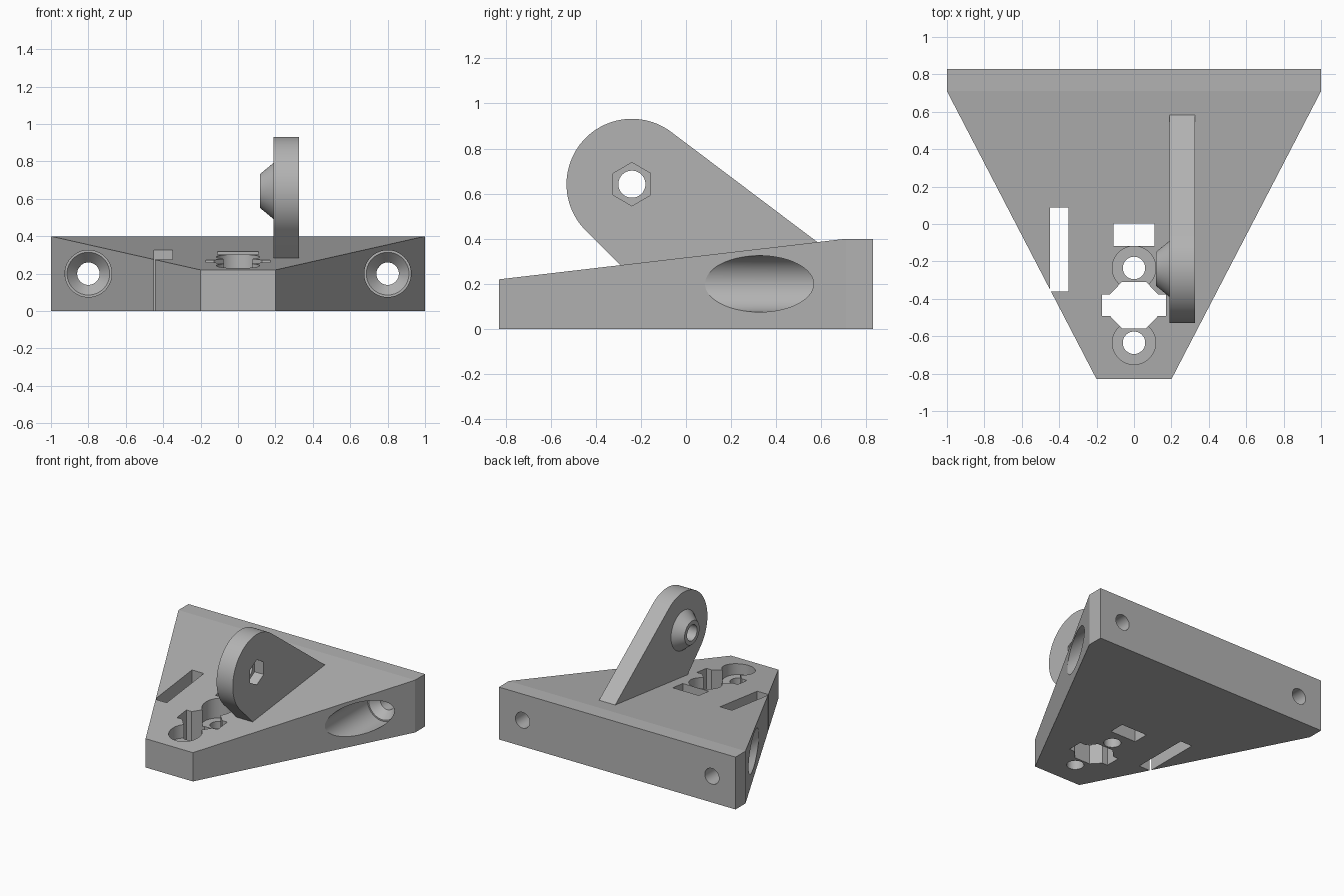
import bpy, bmesh, math
from mathutils import Matrix, Vector

cube = bpy.data.objects.get("Cube")
if cube:
    bpy.data.objects.remove(cube, do_unlink=True)

grey = bpy.data.materials.new("plain grey")
grey.use_nodes = True
grey.diffuse_color = (0.45, 0.45, 0.45, 1)
grey.node_tree.nodes["Principled BSDF"].inputs["Base Color"].default_value = (0.45, 0.45, 0.45, 1)

SIDES = 96
ALONG = {"X": Matrix.Rotation(math.pi / 2, 4, "Y"),
         "Y": Matrix.Rotation(-math.pi / 2, 4, "X"),
         "Z": Matrix.Identity(4)}


def make(name, bm):
    bmesh.ops.recalc_face_normals(bm, faces=bm.faces)
    mesh = bpy.data.meshes.new(name)
    bm.to_mesh(mesh)
    bm.free()
    mesh.materials.append(grey)
    obj = bpy.data.objects.new(name, mesh)
    bpy.context.collection.objects.link(obj)
    return obj


def prism(name, points, offset):
    """Closed profile of 3D points pushed along an offset vector."""
    bm = bmesh.new()
    face = bm.faces.new([bm.verts.new(p) for p in points])
    new = bmesh.ops.extrude_face_region(bm, geom=[face])["geom"]
    bmesh.ops.translate(bm, vec=offset, verts=[v for v in new if isinstance(v, bmesh.types.BMVert)])
    return make(name, bm)


def box(name, x0, x1, y0, y1):
    return prism(name, [(x0, y0, -0.1), (x1, y0, -0.1), (x1, y1, -0.1), (x0, y1, -0.1)], (0, 0, 1))


def cone(name, axis, start, length, r1, r2, sides=SIDES, spin=0):
    """Cylinder or cone starting at a point and running along +axis."""
    bm = bmesh.new()
    place = (Matrix.Translation(start) @ ALONG[axis] @ Matrix.Rotation(spin, 4, "Z")
             @ Matrix.Translation((0, 0, length / 2)))
    bmesh.ops.create_cone(bm, cap_ends=True, segments=sides, radius1=r1, radius2=r2,
                          depth=length, matrix=place)
    return make(name, bm)


def combine(target, tool, operation="DIFFERENCE"):
    mod = target.modifiers.new("combine", "BOOLEAN")
    mod.operation, mod.object, mod.solver = operation, tool, "EXACT"
    graph = bpy.context.evaluated_depsgraph_get()
    mesh = bpy.data.meshes.new_from_object(target.evaluated_get(graph))
    target.modifiers.clear()
    target.data = mesh
    bpy.data.objects.remove(tool, do_unlink=True)


# Wedge base: side profile extruded across, then sides trimmed to the tapered plan
base = prism("wedge_base", [(-1, -0.83, 0), (-1, 0.83, 0), (-1, 0.83, 0.4),
                            (-1, 0.71, 0.4), (-1, -0.83, 0.22)], (2, 0, 0))
bm = bmesh.new()
bm.from_mesh(base.data)
for s in (-1, 1):
    cut = bmesh.ops.bisect_plane(bm, geom=bm.verts[:] + bm.edges[:] + bm.faces[:],
                                 plane_co=(s * 0.2, -0.83, 0), plane_no=(s * 1.54, -0.8, 0),
                                 clear_outer=True)["geom_cut"]
    bmesh.ops.holes_fill(bm, edges=[e for e in cut if isinstance(e, bmesh.types.BMEdge)])
bmesh.ops.recalc_face_normals(bm, faces=bm.faces)
bm.to_mesh(base.data)
bm.free()

# Mounting bolt holes running front to back, with countersunk seats
for s in (-1, 1):
    combine(base, cone("bolt_recess", "Y", (s * 0.8, -0.3, 0.2), 0.9, 0.125, 0.125))
    combine(base, cone("bolt_seat", "Y", (s * 0.8, 0.599, 0.2), 0.06, 0.115, 0.06))
    combine(base, cone("bolt_hole", "Y", (s * 0.8, 0.5, 0.2), 0.5, 0.06, 0.06))

# Rectangular slots
combine(base, box("side_slot", -0.45, -0.35, -0.36, 0.088))
combine(base, box("middle_slot", -0.11, 0.11, -0.118, 0.003))

# Keyed opening with chamfered corners and side notches
quarter = [(0.065, 0.124), (0.128, 0.058), (0.172, 0.058)]
half = quarter + [(x, -y) for x, y in reversed(quarter)]
outline = half + [(-x, -y) for x, y in half]
combine(base, prism("keyed_opening", [(x, y - 0.434, -0.1) for x, y in outline], (0, 0, 1)))

# Vertical screw holes with round recesses
for y in (-0.235, -0.635):
    combine(base, cone("screw_recess", "Z", (0, y, 0.15), 0.5, 0.116, 0.116))
    combine(base, cone("screw_hole", "Z", (0, y, -0.1), 0.5, 0.06, 0.06))

# Upright arm: rounded end with tangent edges running into the base
PY, PZ, R = -0.24, 0.642, 0.29
START, END = math.radians(53), math.radians(225)
profile = []
for i in range(49):
    a = START + (END - START) * i / 48
    profile.append((0.19, PY + R * math.cos(a), PZ + R * math.sin(a)))
profile += [(0.19, -0.245, 0.237), (0.19, 0.5, 0.25), (0.19, 0.66, 0.327)]
arm = prism("upright_arm", profile, (0.137, 0, 0))

# Tapered boss, pivot hole and hexagonal nut pocket
combine(arm, cone("boss", "X", (0.117, PY, PZ), 0.085, 0.09, 0.16), "UNION")
combine(arm, cone("pivot_hole", "X", (0, PY, PZ), 0.5, 0.06, 0.06))
combine(arm, cone("nut_pocket", "X", (0.25, PY, PZ), 0.2, 0.096, 0.096, 6, math.pi / 2))

# Smooth the round walls and keep every real edge sharp
for obj in (base, arm):
    bpy.ops.object.select_all(action="DESELECT")
    obj.select_set(True)
    bpy.context.view_layer.objects.active = obj
    bpy.ops.object.shade_smooth_by_angle(angle=math.radians(5))
